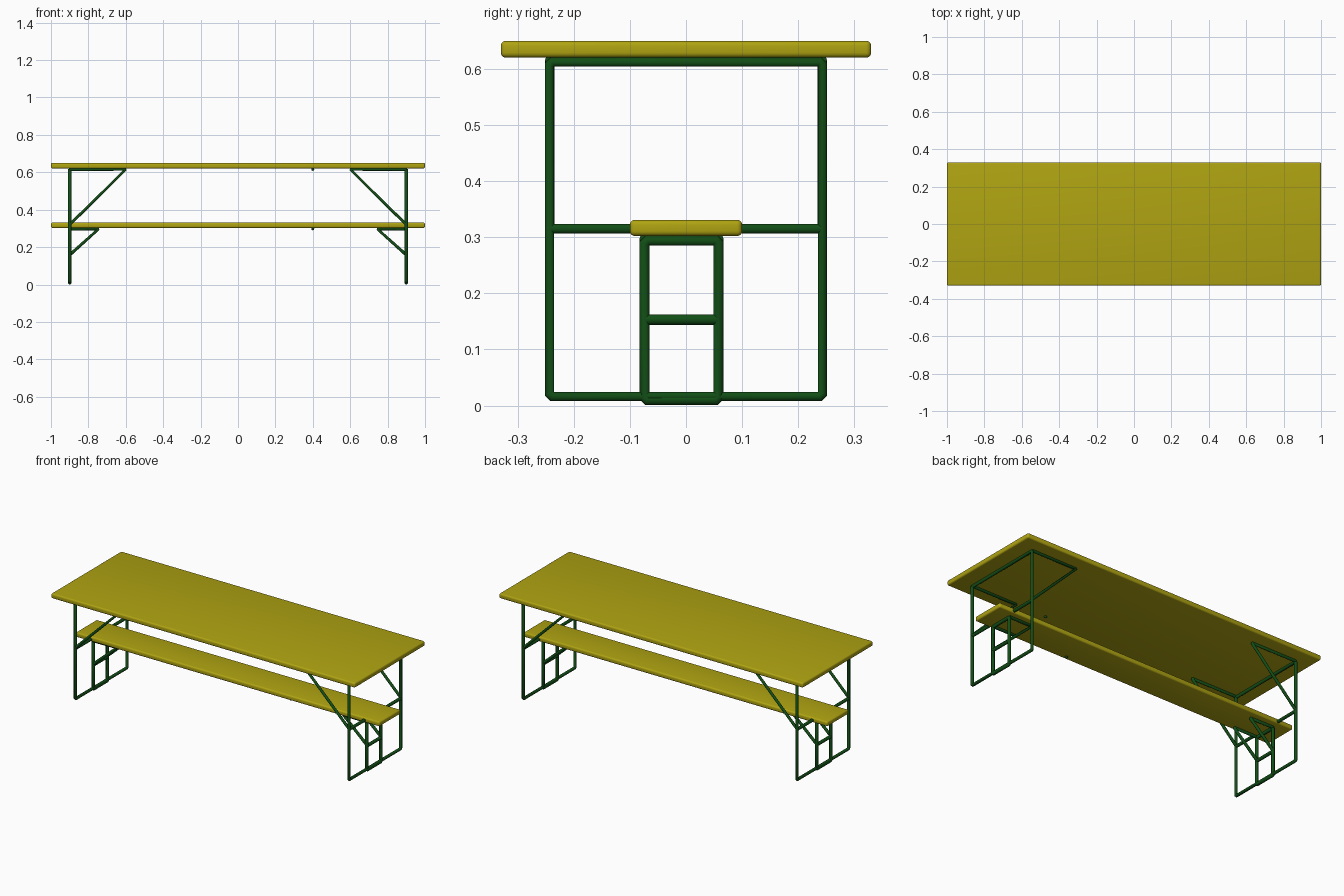
import bpy
from mathutils import Vector

old = bpy.data.objects.get("Cube")
if old:
    bpy.data.objects.remove(old)


def material(name, rgb):
    m = bpy.data.materials.new(name)
    m.use_nodes = True
    m.diffuse_color = (*rgb, 1)
    m.node_tree.nodes["Principled BSDF"].inputs["Base Color"].default_value = (*rgb, 1)
    return m


yellow = material("yellow_board", (0.43, 0.37, 0.006))
green = material("green_steel", (0.006, 0.075, 0.008))


def smooth(ob):
    bpy.ops.object.select_all(action="DESELECT")
    ob.select_set(True)
    bpy.context.view_layer.objects.active = ob
    bpy.ops.object.shade_smooth_by_angle()


def board(name, width, bottom, top):
    bpy.ops.mesh.primitive_cube_add(size=1, location=(0, 0, (bottom + top) / 2))
    ob = bpy.context.object
    ob.name = name
    ob.scale = (2, width, top - bottom)
    bpy.ops.object.transform_apply(location=False, scale=True)
    ob.data.materials.append(yellow)
    bevel = ob.modifiers.new("rounded_edges", "BEVEL")
    bevel.width = 0.009
    bevel.segments = 4
    bpy.ops.object.modifier_apply(modifier=bevel.name)
    smooth(ob)


def tube(name, points, radius, closed=False):
    """Bent round steel tube; every corner is trimmed slightly."""
    pts = [Vector(p) for p in points]
    path = []
    for i, p in enumerate(pts):
        if not closed and i in (0, len(pts) - 1):
            path.append(p)
            continue
        for q in (pts[i - 1], pts[(i + 1) % len(pts)]):
            path.append(p + (q - p).normalized() * 0.005)
    curve = bpy.data.curves.new(name, "CURVE")
    curve.dimensions = "3D"
    curve.bevel_depth = radius
    curve.bevel_resolution = 3
    curve.use_fill_caps = True
    line = curve.splines.new("POLY")
    line.points.add(len(path) - 1)
    for point, p in zip(line.points, path):
        point.co = (*p, 1)
    line.use_cyclic_u = closed
    curve.materials.append(green)
    ob = bpy.data.objects.new(name, curve)
    bpy.context.collection.objects.link(ob)


def trestle(name, side, ys, low, rung, high, reach, radius):
    """Leg frame with a rung, and a folding brace on each leg."""
    x, inner = side * 0.9, side * reach
    y0, y1 = ys
    end = "left" if side > 0 else "right"
    tube(f"{name}_leg_frame_{end}",
         [(x, y0, low), (x, y1, low), (x, y1, high), (x, y0, high)], radius, True)
    tube(f"{name}_rung_{end}", [(x, y0, rung), (x, y1, rung)], radius)
    for y, place in ((y0, "front"), (y1, "back")):
        tube(f"{name}_brace_{place}_{end}",
             [(x, y, high + 0.003), (inner, y, high + 0.003), (x, y, rung + 0.005)],
             radius * 0.9)


def peg(name, y, z):
    bpy.ops.mesh.primitive_uv_sphere_add(segments=16, ring_count=8, radius=0.008,
                                         location=(0.4, y, z))
    ob = bpy.context.object
    ob.name = name
    ob.data.materials.append(green)
    smooth(ob)


# Boards
board("table_top", 0.66, 0.62, 0.65)
board("bench_seat", 0.2, 0.302, 0.331)

# Steel frames at both ends
for side in (-1, 1):
    trestle("table", side, (-0.243, 0.243), 0.016, 0.315, 0.612, 0.6, 0.0092)
    trestle("bench", side, (-0.074, 0.058), 0.0098, 0.153, 0.294, 0.745, 0.0098)

# Small pegs under the boards
peg("table_peg", -0.243, 0.616)
peg("bench_peg", -0.074, 0.298)
